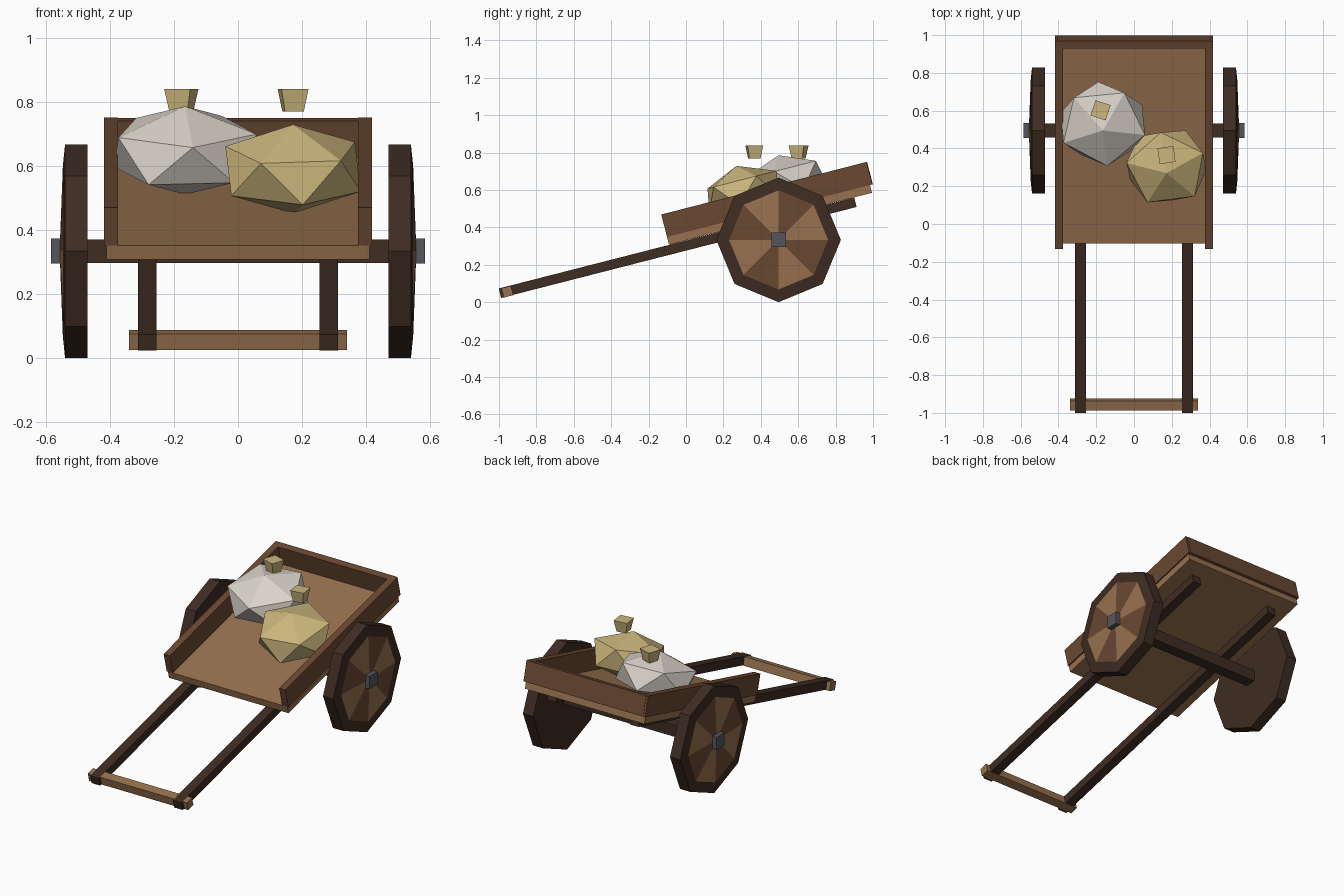
import bpy, bmesh, math
from mathutils import Matrix, Vector

if "Cube" in bpy.data.objects:
    bpy.data.objects.remove(bpy.data.objects["Cube"])

TILT = Matrix.Rotation(math.radians(14.35), 4, 'X')   # slope of bed and shafts


def material(name, hexcol):
    def lin(c):
        return c / 12.92 if c <= 0.04045 else ((c + 0.055) / 1.055) ** 2.4
    m = bpy.data.materials.new(name)
    m.diffuse_color = [lin(int(hexcol[i:i + 2], 16) / 255) for i in (0, 2, 4)] + [1]
    m.use_nodes = True
    m.node_tree.nodes["Principled BSDF"].inputs["Base Color"].default_value = m.diffuse_color
    return m


LIGHT = material("light_wood", "97714F")
MID = material("mid_wood", "6A4832")
DARK = material("dark_wood", "3E2C22")
METAL = material("grey_metal", "55565C")
GREY = material("pale_sack", "DAD4CA")
TAN = material("tan_sack", "CBB67C")


def finish(name, bm, mats):
    bmesh.ops.recalc_face_normals(bm, faces=bm.faces)
    me = bpy.data.meshes.new(name)
    bm.to_mesh(me)
    bm.free()
    for m in mats:
        me.materials.append(m)
    ob = bpy.data.objects.new(name, me)
    bpy.context.collection.objects.link(ob)
    return ob


def box(name, lo, hi, mat, frame=Matrix()):
    """Box between two corners, given in the frame's own axes."""
    lo, hi = Vector(lo), Vector(hi)
    bm = bmesh.new()
    size = hi - lo
    m = frame @ Matrix.Translation((lo + hi) / 2) @ Matrix.Diagonal((*size, 1))
    bmesh.ops.create_cube(bm, size=1, matrix=m)
    return finish(name, bm, [mat])


# Tilted bed: floor, back board, then side boards and shafts on both sides
box("bed_floor", (-.41, -.012, .32), (.41, 1.108, .365), LIGHT, TILT)
box("back_board", (-.405, 1.083, .363), (.405, 1.124, .486), MID, TILT)
box("pull_bar", (-.34, -.938, .265), (.34, -.885, .317), LIGHT, TILT)
for s, side in ((-1, "left"), (1, "right")):
    a, b = sorted((s * .375, s * .418))
    box(side + "_board", (a, -.012, .363), (b, 1.122, .487), MID, TILT)
    a, b = sorted((s * .254, s * .313))
    box(side + "_shaft", (a, -.952, .267), (b, 1.01, .319), DARK, TILT)

# Axle
AY, AZ = .495, .333
box("axle", (-.48, AY - .036, AZ - .036), (.48, AY + .036, AZ + .036), DARK)


# Octagonal wheels: dark rim and back, slightly domed front of alternating boards
def wheel(name, s):
    bm = bmesh.new()

    def ring(x, r):
        return [bm.verts.new((s * x, AY + r * math.cos(i * math.pi / 4),
                              AZ + r * math.sin(i * math.pi / 4))) for i in range(8)]
    rings = [ring(.47, .333), ring(.54, .333), ring(.547, .265)]
    bm.faces.new(rings[0])
    tip = bm.verts.new((s * .557, AY, AZ))
    for i in range(8):
        j = (i + 1) % 8
        for p, q in zip(rings, rings[1:]):
            bm.faces.new((p[i], p[j], q[j], q[i]))
        f = bm.faces.new((rings[2][i], rings[2][j], tip))
        f.material_index = 1 + i % 2
    finish(name, bm, [DARK, LIGHT, MID])
    a, b = sorted((s * .54, s * .584))
    box(name + "_hub", (a, AY - .039, AZ - .039), (b, AY + .039, AZ + .039), METAL)


wheel("left_wheel", -1)
wheel("right_wheel", 1)


# Faceted sacks lying on the sloping floor, each with a flared tied neck above
def sack(name, centre, radii, turn, mat, neck, neck_turn):
    bm = bmesh.new()
    m = (Matrix.Translation(centre) @ TILT @ Matrix.Diagonal((*radii, 1))
         @ Matrix.Rotation(math.radians(turn), 4, 'Z'))
    bmesh.ops.create_icosphere(bm, subdivisions=1, radius=1, matrix=m)
    finish(name, bm, [mat])
    bm = bmesh.new()
    m = Matrix.Translation(neck) @ Matrix.Rotation(math.radians(45 + neck_turn), 4, 'Z')
    bmesh.ops.create_cone(bm, cap_ends=True, segments=4, radius1=.042,
                          radius2=.060, depth=.07, matrix=m)
    finish(name + "_neck", bm, [TAN])


sack("pale_sack", (-.165, .53, .648), (.255, .24, .142), -12, GREY, (-.177, .602, .804), -18)
sack("tan_sack", (.172, .305, .59), (.24, .228, .143), 26, TAN, (.172, .365, .804), 8)
